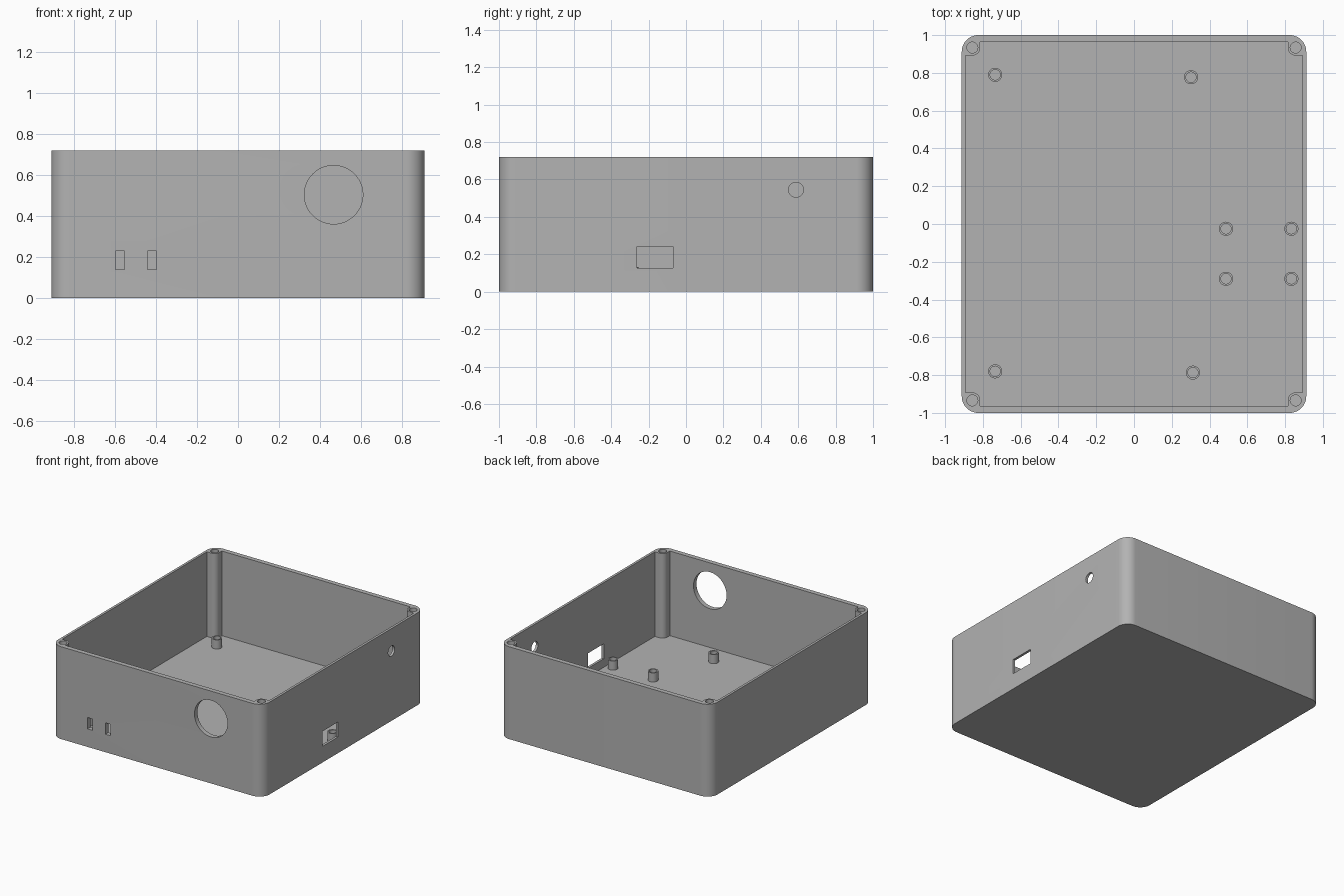
import bpy, bmesh, math
from mathutils import Vector, Matrix

cube = bpy.data.objects.get("Cube")
if cube:
    bpy.data.objects.remove(cube, do_unlink=True)

HALF_X, HALF_Y, HEIGHT, FLOOR = 0.912, 1.0, 0.72, 0.06
CORNER_R, POST_R, HOLE_R = 0.088, 0.042, 0.029
POST_X, POST_Y = 0.856, 0.934
INNER_X, INNER_Y = 0.893, 0.963

grey = bpy.data.materials.new("plain grey plastic")
grey.use_nodes = True
COLOUR = (0.45, 0.45, 0.45, 1)
grey.diffuse_color = COLOUR
grey.node_tree.nodes["Principled BSDF"].inputs["Base Color"].default_value = COLOUR


def make_object(name, bm):
    bmesh.ops.recalc_face_normals(bm, faces=bm.faces)
    mesh = bpy.data.meshes.new(name)
    bm.to_mesh(mesh)
    bm.free()
    mesh.materials.append(grey)
    obj = bpy.data.objects.new(name, mesh)
    bpy.context.collection.objects.link(obj)
    return obj


def prism(name, outline, z0, z1):
    bm = bmesh.new()
    face = bm.faces.new([bm.verts.new((x, y, z0)) for x, y in outline])
    top = bmesh.ops.extrude_face_region(bm, geom=[face])["geom"]
    bmesh.ops.translate(bm, vec=(0, 0, z1 - z0),
                        verts=[v for v in top if isinstance(v, bmesh.types.BMVert)])
    return make_object(name, bm)


def cylinder(name, centre, radius, depth, axis="Z"):
    turn = {"X": Matrix.Rotation(math.pi / 2, 4, "Y"),
            "Y": Matrix.Rotation(math.pi / 2, 4, "X"), "Z": Matrix()}[axis]
    bm = bmesh.new()
    bmesh.ops.create_cone(bm, cap_ends=True, segments=48, radius1=radius, radius2=radius,
                          depth=depth, matrix=Matrix.Translation(centre) @ turn)
    return make_object(name, bm)


def box(name, low, high):
    low, high = Vector(low), Vector(high)
    bm = bmesh.new()
    bmesh.ops.create_cube(bm, size=1, matrix=Matrix.Translation((low + high) / 2)
                          @ Matrix.Diagonal((*(high - low), 1)))
    return make_object(name, bm)


def cut(target, cutter):
    mod = target.modifiers.new("cut", "BOOLEAN")
    mod.operation, mod.solver, mod.object = "DIFFERENCE", "EXACT", cutter
    bpy.context.view_layer.objects.active = target
    bpy.ops.object.modifier_apply(modifier=mod.name)
    bpy.data.objects.remove(cutter, do_unlink=True)


def arc(cx, cy, r, start, steps=12):
    angles = [start + math.pi / 2 * i / steps for i in range(steps + 1)]
    return [(cx + r * math.cos(a), cy + r * math.sin(a)) for a in angles]


# Rounded outer block, and a cavity whose corners wrap around the screw posts
CORNERS = [(1, 1), (-1, 1), (-1, -1), (1, -1)]
outer, inner = [], []
for i, (sx, sy) in enumerate(CORNERS):
    start = i * math.pi / 2
    outer += arc(sx * (HALF_X - CORNER_R), sy * (HALF_Y - CORNER_R), CORNER_R, start)
    px, py = sx * POST_X, sy * POST_Y
    bulge = arc(px, py, POST_R, start + math.pi)[::-1]
    on_side = (sx * INNER_X, py - sy * POST_R)
    on_end = (px - sx * POST_R, sy * INNER_Y)
    inner += [on_side, *bulge, on_end] if sx * sy > 0 else [on_end, *bulge, on_side]

case = prism("case_shell", outer, 0, HEIGHT)
cut(case, prism("cavity", inner, FLOOR, HEIGHT + 0.1))

# Screw holes down the corner posts
for sx, sy in CORNERS:
    cut(case, cylinder("screw_hole", (sx * POST_X, sy * POST_Y, HEIGHT / 2 + FLOOR),
                       HOLE_R, HEIGHT))

# Front wall openings: large round hole and two slots
cut(case, cylinder("front_round_hole", (0.467, -HALF_Y, 0.505), 0.143, 0.2, "Y"))
for x in (-0.576, -0.421):
    cut(case, box("front_slot", (x - 0.022, -1.1, 0.14), (x + 0.022, -0.9, 0.229)))

# Side wall openings: small round hole and rectangular port
cut(case, cylinder("side_round_hole", (HALF_X, 0.588, 0.545), 0.04, 0.2, "X"))
cut(case, box("side_port", (0.8, -0.262, 0.126), (1.0, -0.07, 0.243)))

# Hollow standoffs on the floor
STANDOFFS = [(-0.735, 0.79), (0.302, 0.777), (-0.735, -0.78), (0.312, -0.787),
             (0.487, -0.025), (0.833, -0.025), (0.487, -0.29), (0.833, -0.29)]
parts = [case]
for x, y in STANDOFFS:
    post = cylinder("standoff", (x, y, 0.093), 0.037, 0.076)
    cut(post, cylinder("standoff_hole", (x, y, 0.11), 0.027, 0.1))
    parts.append(post)

# Smooth the round walls, keep the edges crisp
bpy.ops.object.select_all(action="DESELECT")
for part in parts:
    part.select_set(True)
bpy.context.view_layer.objects.active = case
bpy.ops.object.shade_smooth_by_angle(angle=math.radians(30))
